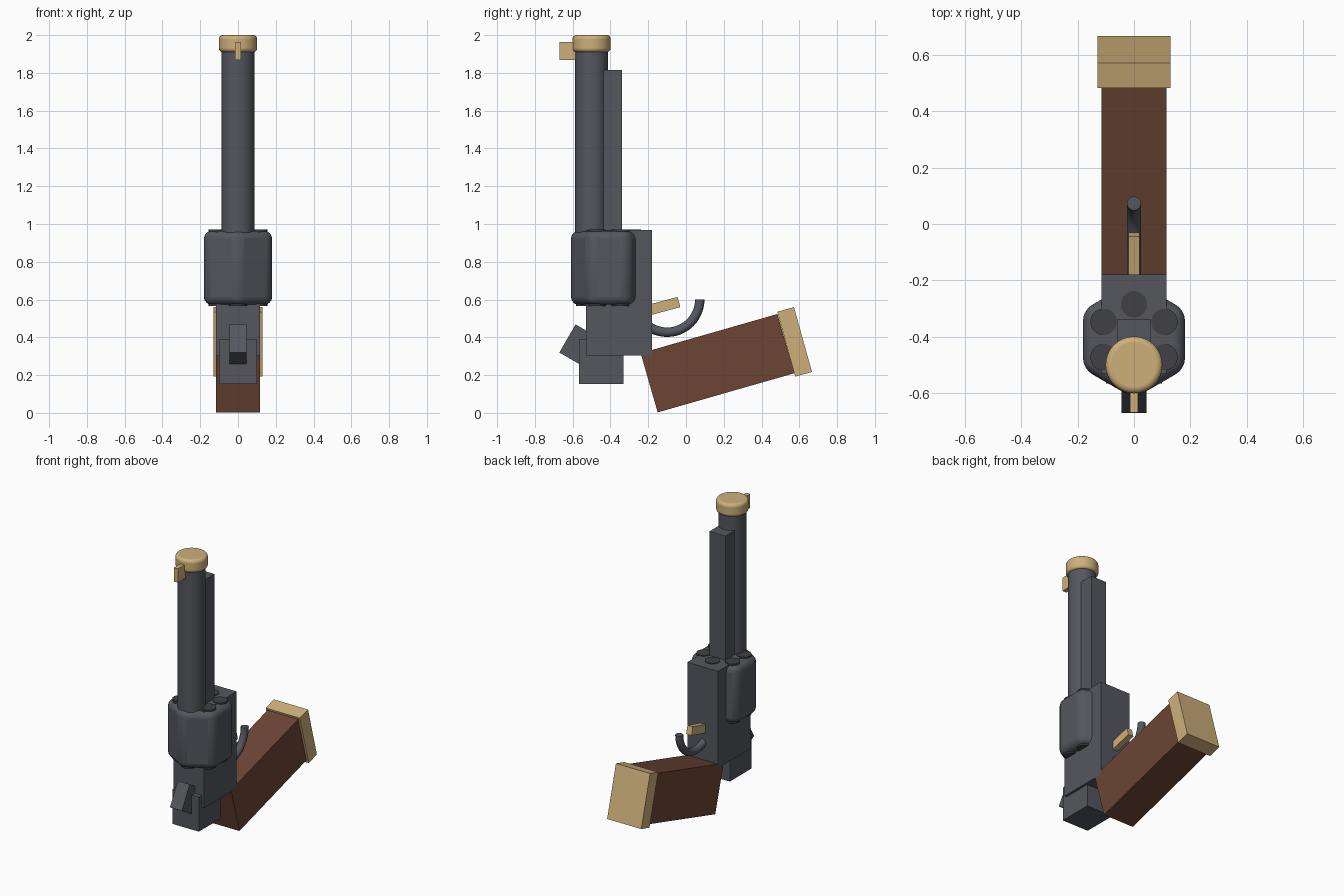
import bpy
import bmesh
from math import radians, pi, cos, sin
from mathutils import Matrix, Vector

cube = bpy.data.objects.get("Cube")
if cube:
    bpy.data.objects.remove(cube)


def material(name, rgb):
    m = bpy.data.materials.new(name)
    m.use_nodes = True
    m.diffuse_color = (*rgb, 1)
    m.node_tree.nodes["Principled BSDF"].inputs["Base Color"].default_value = (*rgb, 1)
    return m


STEEL = material("blued_steel", (0.089, 0.095, 0.114))
DARK = material("dark_steel", (0.052, 0.051, 0.058))
BRASS = material("brass", (0.61, 0.434, 0.195))
WOOD = material("walnut", (0.147, 0.06, 0.036))


def add_object(name, bm, mat):
    bmesh.ops.recalc_face_normals(bm, faces=bm.faces)
    mesh = bpy.data.meshes.new(name)
    bm.to_mesh(mesh)
    bm.free()
    mesh.materials.append(mat)
    obj = bpy.data.objects.new(name, mesh)
    bpy.context.scene.collection.objects.link(obj)
    return obj


def box(name, mat, center, size, tilt=0):
    """Box turned by tilt degrees about the x axis."""
    bm = bmesh.new()
    bmesh.ops.create_cube(bm, size=1, matrix=Matrix.Diagonal((*size, 1)))
    obj = add_object(name, bm, mat)
    obj.location = center
    obj.rotation_euler.x = radians(tilt)
    return obj


def rod(name, mat, x, y, radius, z0, z1, sides=32, turn=0, bevel=0, smooth=True):
    """Upright prism or cylinder between two heights."""
    bm = bmesh.new()
    bmesh.ops.create_cone(bm, cap_ends=True, segments=sides, radius1=radius,
                          radius2=radius, depth=z1 - z0,
                          matrix=Matrix.Rotation(radians(turn), 4, "Z"))
    obj = add_object(name, bm, mat)
    obj.location = (x, y, (z0 + z1) / 2)
    if bevel:
        mod = obj.modifiers.new("rounding", "BEVEL")
        mod.width = bevel
        mod.segments = 4
        mod.limit_method = "ANGLE"
        mod.angle_limit = radians(30)
    if smooth:
        bpy.ops.object.select_all(action="DESELECT")
        obj.select_set(True)
        bpy.context.view_layer.objects.active = obj
        bpy.ops.object.shade_smooth_by_angle(angle=radians(40))
    return obj


# Barrel, muzzle ring, front sight and rib
BARREL_Y = -0.5
rod("barrel", STEEL, 0, BARREL_Y, 0.087, 0.9, 1.95)
rod("muzzle_ring", BRASS, 0, BARREL_Y, 0.101, 1.91, 2.0, bevel=0.02)
box("front_sight", BRASS, (0, -0.62, 1.917), (0.03, 0.1, 0.095))
box("barrel_rib", STEEL, (0, -0.392, 1.36), (0.12, 0.105, 0.91))

# Rounded six-sided drum with its ring of chambers
DRUM_Y = -0.41
rod("drum", STEEL, 0, DRUM_Y, 0.209, 0.573, 0.963, sides=6,
    turn=0, bevel=0.04)
for i in range(6):
    a = pi / 2 + i * pi / 3
    rod(f"chamber_{i + 1}", DARK, 0.125 * cos(a), DRUM_Y + 0.125 * sin(a),
        0.047, 0.565, 0.972, sides=20)

# Frame, rear block and hammer
box("frame", STEEL, (0, -0.355, 0.636), (0.232, 0.35, 0.662))
box("rear_block", STEEL, (0, -0.448, 0.27), (0.2, 0.235, 0.235))
box("hammer", STEEL, (0, -0.567, 0.359), (0.09, 0.14, 0.172), tilt=-30)

# Grip and butt cap
box("grip", WOOD, (0, 0.167, 0.263), (0.232, 0.753, 0.326), tilt=16)
box("butt_cap", BRASS, (0, 0.575, 0.376), (0.258, 0.092, 0.356), tilt=15.5)

# Trigger
box("trigger", BRASS, (0, -0.134, 0.561), (0.04, 0.2, 0.056), tilt=15)

# Trigger guard: half ring swept from a round section
bm = bmesh.new()
section = bmesh.ops.create_circle(bm, cap_ends=False, segments=14, radius=0.025,
                                  matrix=Matrix.Rotation(0, 4, "X"))
center = Vector((0, -0.1, 0.6))
bmesh.ops.translate(bm, verts=section["verts"], vec=center + Vector((0, 0.173, 0)))
bmesh.ops.spin(bm, geom=bm.verts[:] + bm.edges[:], cent=center, axis=(1, 0, 0),
               angle=-pi, steps=24, use_duplicate=False)
bmesh.ops.holes_fill(bm, edges=[e for e in bm.edges if e.is_boundary], sides=0)
guard = add_object("trigger_guard", bm, STEEL)
bpy.ops.object.select_all(action="DESELECT")
guard.select_set(True)
bpy.context.view_layer.objects.active = guard
bpy.ops.object.shade_smooth_by_angle(angle=radians(40))
